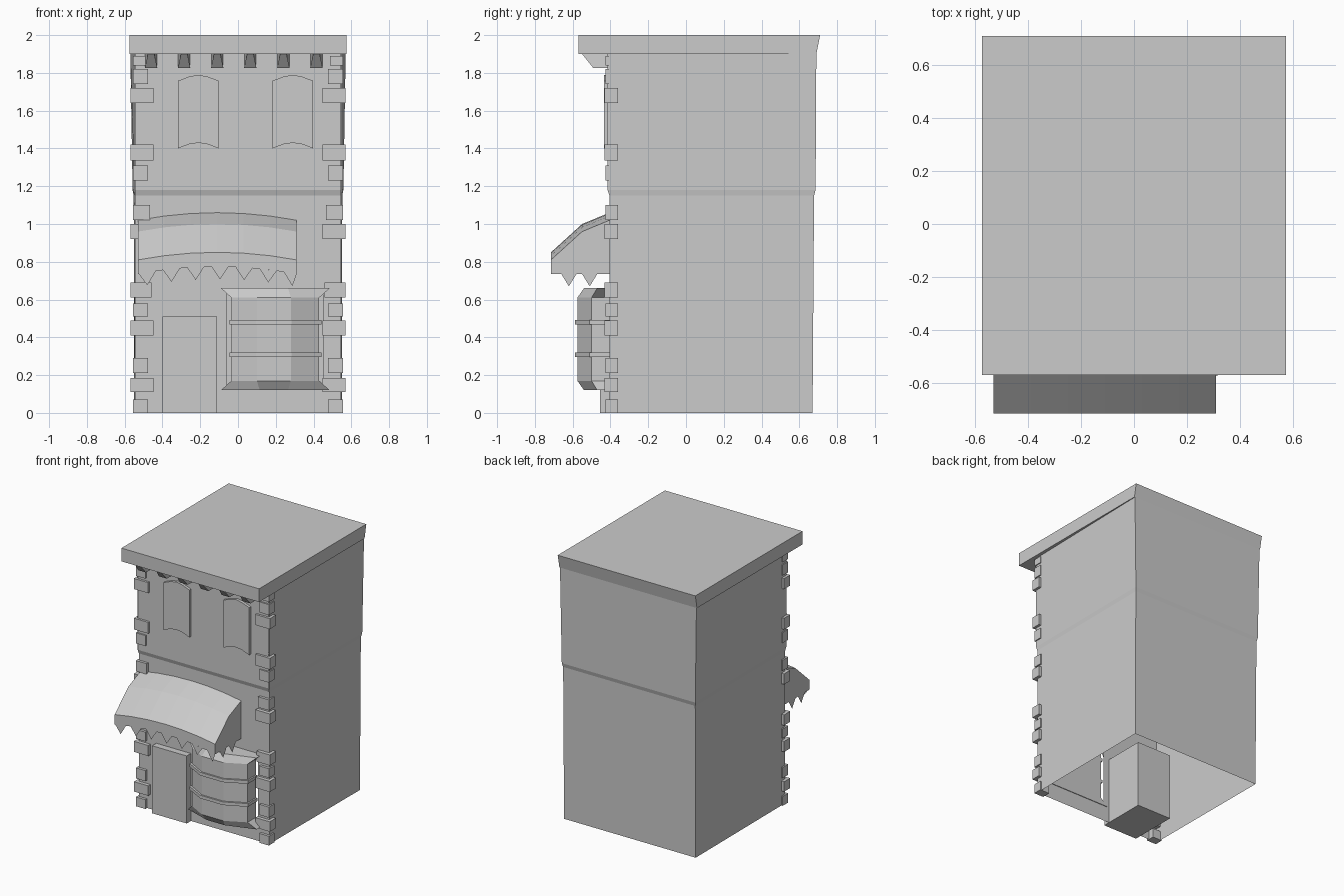
import bpy, bmesh

cube = bpy.data.objects.get("Cube")
if cube:
    bpy.data.objects.remove(cube, do_unlink=True)

stone = bpy.data.materials.new("plain grey")
stone.use_nodes = True
stone.diffuse_color = (0.6, 0.6, 0.6, 1)
stone.node_tree.nodes["Principled BSDF"].inputs["Base Color"].default_value = (0.6, 0.6, 0.6, 1)


def finish(name, bm):
    bmesh.ops.recalc_face_normals(bm, faces=bm.faces)
    mesh = bpy.data.meshes.new(name)
    bm.to_mesh(mesh)
    bm.free()
    mesh.materials.append(stone)
    obj = bpy.data.objects.new(name, mesh)
    bpy.context.collection.objects.link(obj)
    return obj


def loft(name, rings, closed=True, caps=(True, True)):
    """Skin matching rings of points, with optional end caps."""
    bm = bmesh.new()
    rows = [[bm.verts.new(p) for p in ring] for ring in rings]
    n = len(rows[0])
    for a, b in zip(rows, rows[1:]):
        for i in range(n if closed else n - 1):
            j = (i + 1) % n
            bm.faces.new((a[i], a[j], b[j], b[i]))
    for row, cap in zip((rows[0], rows[-1]), caps):
        if cap:
            bm.faces.new(row)
    return finish(name, bm)


def box(name, x, y, z):
    return loft(name, [[(x[0], y[0], h), (x[1], y[0], h), (x[1], y[1], h), (x[0], y[1], h)] for h in z])


# Side and back walls, open below, slightly wider above the floor band
levels = [(0, 0.545, 0.55, -0.405, 0.67), (1.15, 0.545, 0.552, -0.405, 0.678),
          (1.18, 0.548, 0.558, -0.415, 0.686), (1.9, 0.548, 0.57, -0.415, 0.69)]
loft("side_and_back_walls", [[(-f, y0, z), (-b, y1, z), (b, y1, z), (f, y0, z)]
                             for z, f, b, y0, y1 in levels], closed=False, caps=(False, False))

# Front wall with an opening behind the bow window
bm = bmesh.new()
xs = (-0.545, -0.06, 0.45, 0.545)
zs = (0, 0.14, 0.64, 1.15, 1.18, 1.9)
grid = [[bm.verts.new((x, -0.405 if z < 1.17 else -0.415, z)) for x in xs] for z in zs]
for r in range(len(zs) - 1):
    for c in range(len(xs) - 1):
        if (r, c) != (1, 1):
            bm.faces.new((grid[r][c], grid[r][c + 1], grid[r + 1][c + 1], grid[r + 1][c]))
finish("front_wall", bm)

# Flat roof slab, overhanging the front and flaring at the back
roof_profile = [(-0.57, 1.9), (-0.57, 2), (0.71, 2), (0.69, 1.9)]
loft("roof_slab", [[(x, y, z) for y, z in roof_profile] for x in (-0.575, 0.575)])

# Roof brackets
for i in range(6):
    x = -0.46 + i * 0.175
    outline = [(-0.55, 1.9, 0.017), (-0.49, 1.825, 0.033), (-0.4, 1.825, 0.033), (-0.4, 1.9, 0.033)]
    loft("roof_bracket", [[(x + s * w, y, z) for y, z, w in outline] for s in (-1, 1)])

# Corner stones, mirrored on both front corners: base height, top, width
stones = [(0, 0.07, 0.08), (0.11, 0.185, 0.12), (0.21, 0.29, 0.08), (0.41, 0.49, 0.12),
          (0.51, 0.58, 0.08), (0.61, 0.69, 0.11), (0.92, 1.0, 0.12), (1.02, 1.1, 0.09),
          (1.23, 1.31, 0.08), (1.335, 1.42, 0.12), (1.64, 1.72, 0.12), (1.74, 1.82, 0.08),
          (1.84, 1.89, 0.07)]
for side in (-1, 1):
    for low, high, width in stones:
        outer = 0.568 if width > 0.1 else 0.556
        box("corner_stone", sorted((side * outer, side * (outer - width))),
            (-0.432 if width > 0.1 else -0.425, -0.36), (low, high))

# Arched upper windows
for x in (-0.21, 0.29):
    outline = [(-0.108, 1.4), (-0.05, 1.422), (0, 1.43), (0.05, 1.422), (0.108, 1.4),
               (0.108, 1.758), (0.05, 1.78), (0, 1.79), (-0.05, 1.78), (-0.108, 1.758)]
    loft("upper_window", [[(x + dx, y, z) for dx, z in outline] for y in (-0.435, -0.4)])

# Door block
box("door", (-0.4, -0.11), (-0.455, -0.085), (0, 0.51))

# Bow window: angled body between flared sill and head
def bow(grow=0.0):
    plan = [(-0.035, -0.4), (-0.035, -0.5), (0.1, -0.575), (0.28, -0.575), (0.43, -0.5), (0.43, -0.4)]
    return [(0.1975 + (x - 0.1975) * (1 + grow * 4), y - (grow if y < -0.45 else 0)) for x, y in plan]


flare = [(-0.09, -0.4), (-0.09, -0.47), (0.115, -0.54), (0.265, -0.54), (0.485, -0.47), (0.485, -0.4)]
loft("bow_window", [[(x, y, z) for x, y in plan] for plan, z in
                    ((flare, 0.12), (bow(), 0.17), (bow(), 0.61), (flare, 0.66))])
for z in (0.295, 0.468):
    loft("bow_window_rail", [[(x, y, h) for x, y in bow(0.012)] for h in (z, z + 0.024)])

# Curved awning with closed ends
def arch(x):
    return 0.04 * (1 - ((x + 0.11) / 0.42) ** 2)


awning = [(-0.405, 1.02), (-0.55, 0.96), (-0.715, 0.81), (-0.715, 0.735)]
steps = [-0.53 + 0.84 * i / 6 for i in range(7)]
loft("awning_canopy", [[(x, y, z + arch(x)) for y, z in awning] for x in steps],
     closed=False, caps=(False, False))
for x in (-0.53, 0.31):
    bm = bmesh.new()
    bm.faces.new([bm.verts.new((x, y, z)) for y, z in awning + [(-0.405, 0.735)]])
    finish("awning_end", bm)

# Pointed trim hanging from the awning
bm = bmesh.new()
for i in range(7):
    x = -0.48 + i * 0.128
    a, b = max(x - 0.045, -0.53), min(x + 0.045, 0.31)
    bm.faces.new([bm.verts.new(p) for p in ((a, -0.715, 0.735 + arch(a)), (b, -0.715, 0.735 + arch(b)),
                                            (x, -0.715, 0.667 + arch(x)))])
for x in (-0.53, 0.31):
    for y in (-0.62, -0.51):
        bm.faces.new([bm.verts.new((x, y + d, z)) for d, z in ((-0.04, 0.735), (0.04, 0.735), (0, 0.67))])
finish("awning_trim", bm)
